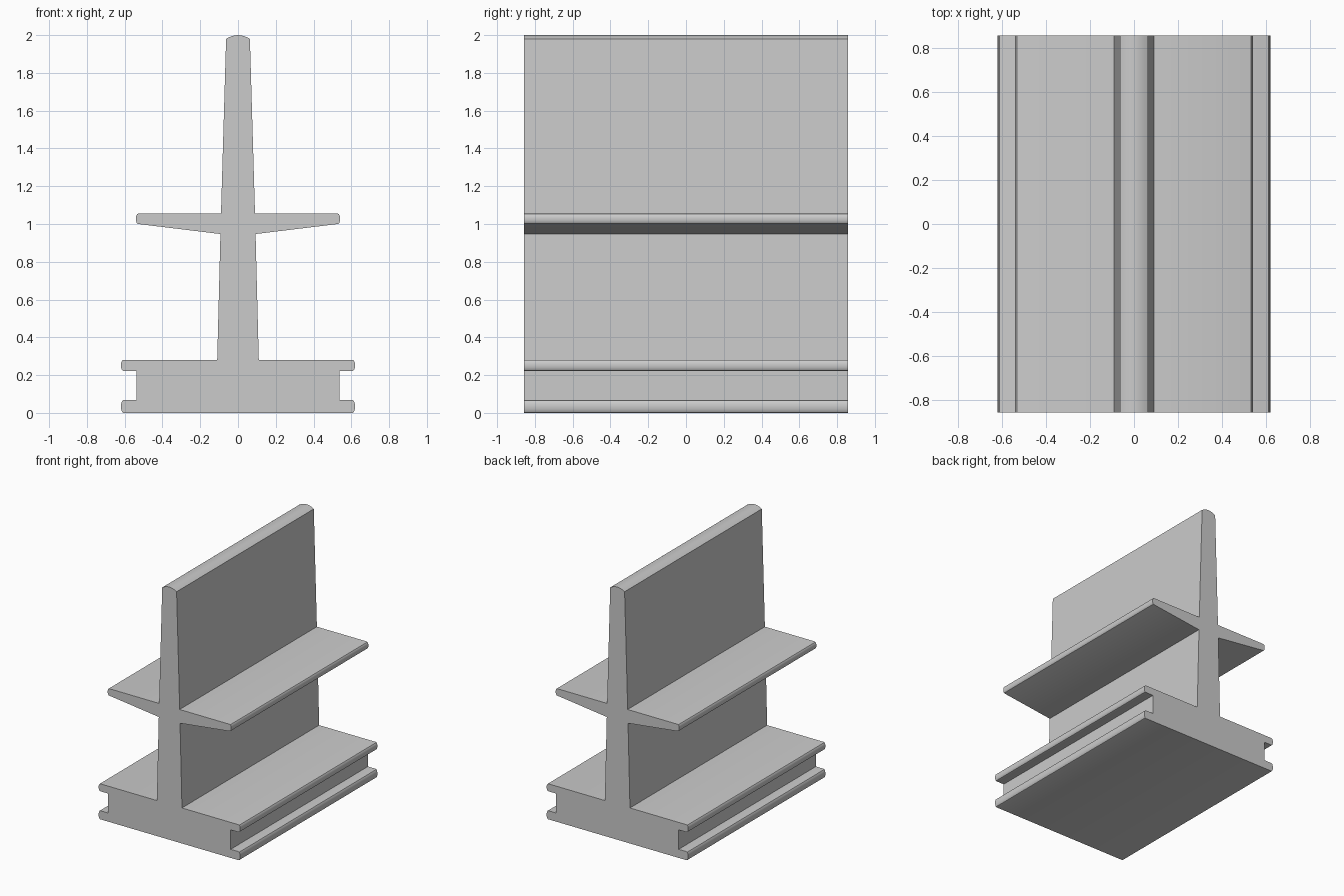
import bpy, bmesh, math

if "Cube" in bpy.data.objects:
    bpy.data.objects.remove(bpy.data.objects["Cube"])

HALF_LENGTH = 0.858


def rounded_tip(x, z0, z1, bulge, steps=8):
    """Blunt rounded edge of a flange, from z0 to z1."""
    mid, half = (z0 + z1) / 2, (z1 - z0) / 2
    angles = [-math.pi / 2 + math.pi * i / steps for i in range(steps + 1)]
    return [(x + bulge * math.cos(a), mid + half * math.sin(a)) for a in angles]


# Right half of the cross-section, bottom to top
right = []
right += rounded_tip(0.606, 0.0, 0.068, 0.014)      # lower base flange
right += [(0.537, 0.068), (0.537, 0.222)]           # side groove
right += rounded_tip(0.606, 0.222, 0.281, 0.014)    # upper base flange
right += [(0.11, 0.281), (0.093, 0.947)]            # lower web
right += rounded_tip(0.528, 1.0, 1.055, 0.013)      # tapered shelf
right += [(0.09, 1.055)]                            # upper web
right += [(0.063 * math.cos(a), 1.98 + 0.02 * math.sin(a) ** 1.0)
          for a in (0, )]
right += [(x, 2.0 - 0.02 * (x / 0.063) ** 2) for x in (0.048, 0.032, 0.016)]

# Mirror to the full outline and extrude along y
outline = right + [(0.0, 2.0)] + [(-x, z) for x, z in reversed(right)]
bm = bmesh.new()
face = bm.faces.new([bm.verts.new((x, -HALF_LENGTH, z)) for x, z in outline])
out = bmesh.ops.extrude_face_region(bm, geom=[face])
moved = [g for g in out["geom"] if isinstance(g, bmesh.types.BMVert)]
bmesh.ops.translate(bm, verts=moved, vec=(0, 2 * HALF_LENGTH, 0))
bmesh.ops.recalc_face_normals(bm, faces=bm.faces)

mesh = bpy.data.meshes.new("flanged_beam")
bm.to_mesh(mesh)
bm.free()
beam = bpy.data.objects.new("flanged_beam", mesh)
bpy.context.collection.objects.link(beam)

# Smooth the rounded tips, keep the corners sharp
bpy.context.view_layer.objects.active = beam
beam.select_set(True)
bpy.ops.object.shade_smooth_by_angle(angle=math.radians(30))
